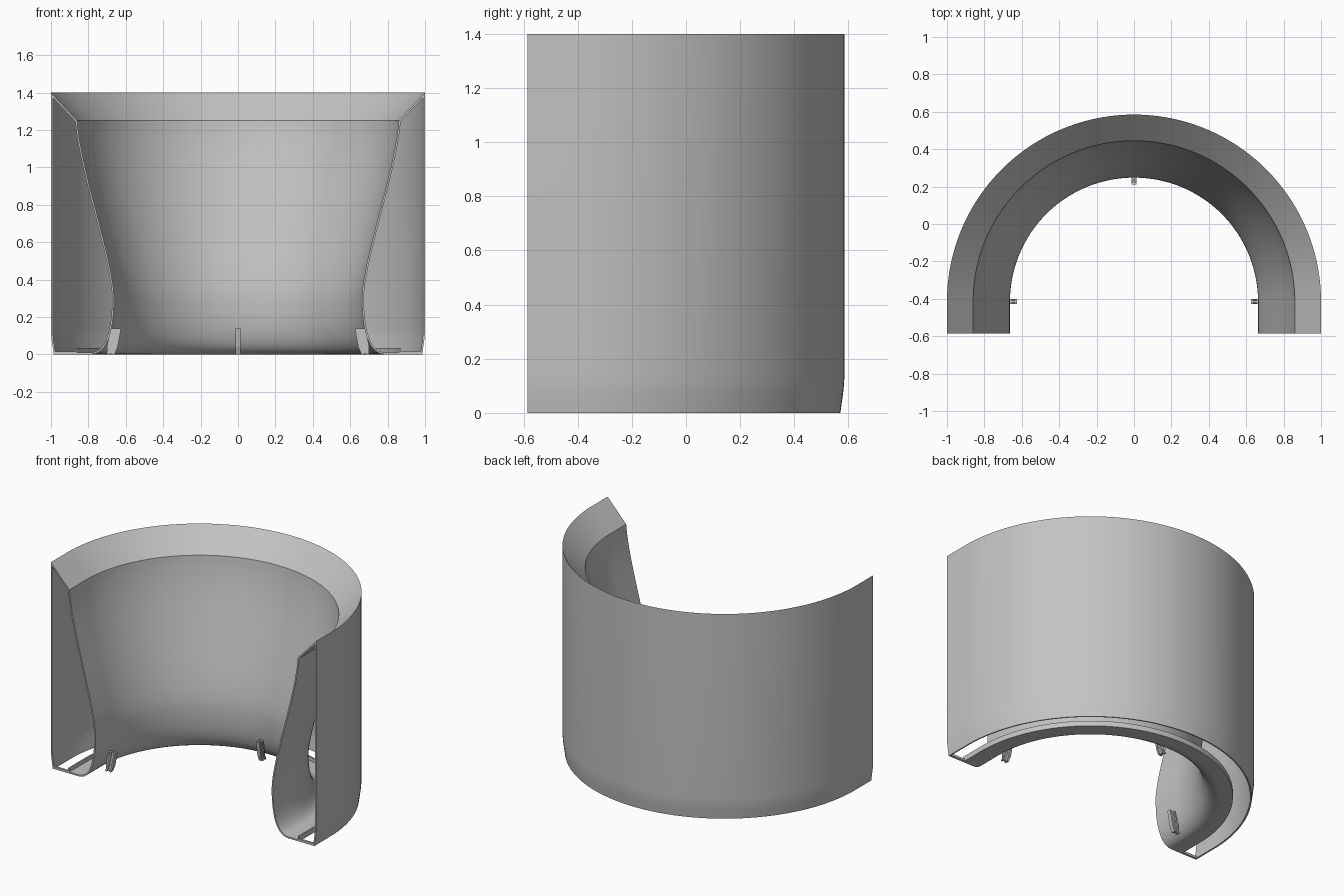
import bpy, bmesh, math
from mathutils import Vector
from mathutils.geometry import interpolate_bezier

cube = bpy.data.objects.get("Cube")
if cube:
    bpy.data.objects.remove(cube, do_unlink=True)

CENTRE_Y = -0.415   # centre of the half circle
FRONT_Y = -0.585    # straight ends run forward to here
WALL = 0.01

grey = bpy.data.materials.new("plain_grey")
grey.use_nodes = True
colour = (0.55, 0.55, 0.55, 1)
grey.diffuse_color = colour
grey.node_tree.nodes["Principled BSDF"].inputs["Base Color"].default_value = colour


def finish(name, bm):
    bmesh.ops.recalc_face_normals(bm, faces=bm.faces)
    mesh = bpy.data.meshes.new(name)
    bm.to_mesh(mesh)
    bm.free()
    mesh.materials.append(grey)
    obj = bpy.data.objects.new(name, mesh)
    bpy.context.collection.objects.link(obj)
    return obj


def bezier(a, b, c, d, count):
    pts = interpolate_bezier(*[Vector((r, 0, z)) for r, z in (a, b, c, d)], count)
    return [(p.x, p.z) for p in pts]


def extrude_profile(bm, profile, width, angle):
    """Prism of an (r, z) profile, centred on the given angle of the ring."""
    out = Vector((math.cos(angle), math.sin(angle), 0))
    side = Vector((-out.y, out.x, 0)) * width
    base = Vector((0, CENTRE_Y, 0)) - side / 2
    face = bm.faces.new([bm.verts.new(base + out * r + Vector((0, 0, z))) for r, z in profile])
    moved = bmesh.ops.extrude_face_region(bm, geom=[face], use_keep_orig=True)["geom"]
    bmesh.ops.translate(bm, vec=side, verts=[v for v in moved if isinstance(v, bmesh.types.BMVert)])


# Shell: outer wall, sloped rim, curved liner, floor and slot lip in one section
section = bezier((0.985, 0), (0.99, 0.04), (1, 0.09), (1, 0.14), 6)
section += [(1, 1.4)]
section += bezier((0.86, 1.25), (0.84, 0.98), (0.663, 0.50), (0.663, 0.3), 24)
section += bezier((0.663, 0.3), (0.663, 0.12), (0.70, 0), (0.79, 0), 14)[1:]
section += [(0.87, 0), (0.87, 0.035)]

SEGMENTS = 96
stations = [(1, 0, FRONT_Y)]
for i in range(SEGMENTS + 1):
    a = math.pi * i / SEGMENTS
    stations.append((math.cos(a), math.sin(a), CENTRE_Y))
stations.append((-1, 0, FRONT_Y))

bm = bmesh.new()
rows = [[bm.verts.new((r * c, r * s + y, z)) for r, z in section] for c, s, y in stations]
for row, nxt in zip(rows, rows[1:]):
    for j in range(len(section) - 1):
        bm.faces.new((row[j], nxt[j], nxt[j + 1], row[j + 1]))
# make the outer wall face outwards so the thickness grows into the cavity
bm.normal_update()
bm.faces.ensure_lookup_table()
flip = bm.faces[0].normal.x < 0
if flip:
    bmesh.ops.reverse_faces(bm, faces=bm.faces)
mesh = bpy.data.meshes.new("shell")
bm.to_mesh(mesh)
bm.free()
mesh.materials.append(grey)
shell = bpy.data.objects.new("shell", mesh)
bpy.context.collection.objects.link(shell)
solid = shell.modifiers.new("thickness", 'SOLIDIFY')
solid.thickness = WALL
solid.offset = -1
solid.use_even_offset = True
bpy.ops.object.select_all(action='DESELECT')
bpy.context.view_layer.objects.active = shell
shell.select_set(True)
bpy.ops.object.modifier_apply(modifier=solid.name)
bpy.ops.object.shade_smooth_by_angle(angle=math.radians(30))

# Bars closing the floor slot at both front ends
for name, sign in (("left_slot_bar", 1), ("right_slot_bar", -1)):
    bm = bmesh.new()
    bmesh.ops.create_cube(bm, size=1)
    bmesh.ops.scale(bm, vec=(0.125, 0.015, 0.015), verts=bm.verts)
    bmesh.ops.translate(bm, vec=(sign * 0.923, FRONT_Y + 0.0075, 0.0075), verts=bm.verts)
    finish(name, bm)

# Clips: two flanges joined by a narrow web
inner_flange = [(0.625, 0.14), (0.637, 0.14), (0.655, 0.04), (0.672, 0), (0.66, 0), (0.643, 0.04)]
outer_flange = [(r + 0.03, z) for r, z in inner_flange]
web = [(0.63, 0.138), (0.68, 0.138), (0.70, 0.05), (0.70, 0.002), (0.665, 0.002), (0.648, 0.04)]
for name, degrees in (("left_clip", 0), ("back_clip", 90), ("right_clip", 180)):
    bm = bmesh.new()
    for profile, width in ((inner_flange, 0.026), (outer_flange, 0.026), (web, 0.01)):
        extrude_profile(bm, profile, width, math.radians(degrees))
    finish(name, bm)
